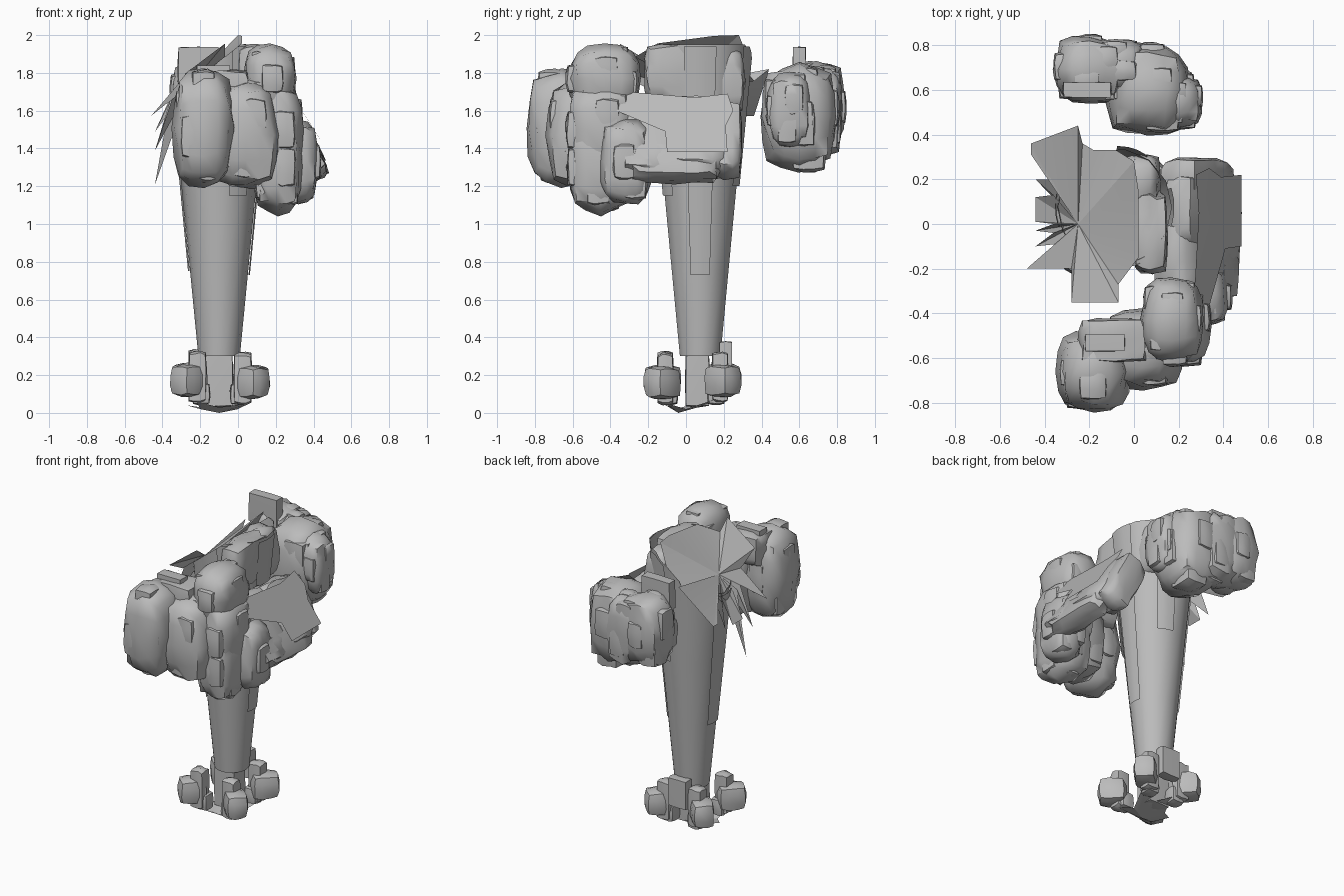
import bpy, bmesh, math, random
from mathutils import Vector, Matrix

if "Cube" in bpy.data.objects:
    bpy.data.objects.remove(bpy.data.objects["Cube"])

random.seed(4)
grey = bpy.data.materials.new("stone_grey")
grey.diffuse_color = (0.5, 0.5, 0.5, 1)
grey.use_nodes = True
grey.node_tree.nodes["Principled BSDF"].inputs["Base Color"].default_value = grey.diffuse_color


def finish(name, bm, angle=35):
    me = bpy.data.meshes.new(name)
    bm.normal_update()
    bm.to_mesh(me)
    bm.free()
    me.materials.append(grey)
    me.polygons.foreach_set("use_smooth", [True] * len(me.polygons))
    me.set_sharp_from_angle(angle=math.radians(angle))
    ob = bpy.data.objects.new(name, me)
    bpy.context.collection.objects.link(ob)
    return ob


def lump(bm, centre, size, tilt=0, cuts=3, rough=0.07, roundness=0.75, turn=0):
    """Craggy rounded block added to bm."""
    part = bmesh.new()
    bmesh.ops.create_cube(part, size=2)
    bmesh.ops.subdivide_edges(part, edges=part.edges[:], cuts=cuts, use_grid_fill=True)
    for v in part.verts:
        p = v.co.copy()
        q = p * (1 - roundness) + p.normalized() * roundness
        q *= 1 + random.uniform(-rough, rough)
        v.co = Vector([q[i] * size[i] / 2 for i in range(3)])
    part.transform(Matrix.Translation(centre) @ Matrix.Rotation(math.radians(turn), 4, 'Z')
                   @ Matrix.Rotation(math.radians(tilt), 4, 'Y'))
    tmp = bpy.data.meshes.new("tmp")
    part.to_mesh(tmp)
    part.free()
    bm.from_mesh(tmp)
    bpy.data.meshes.remove(tmp)


def clump(name, lumps, knobs=0, **kw):
    """Group of lumps, each with a few smaller blocky knobs on its surface."""
    bm = bmesh.new()
    for l in lumps:
        lump(bm, *l, **kw)
        c, s = Vector(l[0]), l[1]
        tilt = l[2] if len(l) > 2 else 0
        for k in range(knobs):
            # knobs spread evenly over the lump by a golden-angle spiral
            h = 1 - 2 * (k + 0.5) / knobs
            a = k * 2.4 + c.x * 9
            r = math.sqrt(1 - h * h)
            d = Vector((r * math.cos(a) * s[0], r * math.sin(a) * s[1], h * s[2])) * 0.33
            d.rotate(Matrix.Rotation(math.radians(tilt), 3, 'Y'))
            f = random.uniform(0.34, 0.46)
            lump(bm, c + d, [x * f for x in s], tilt, cuts=2, rough=0.05, roundness=0.5)
    return finish(name, bm, 50)


def fan(name, centre, rim):
    """Flat-ish jagged sheet around a centre point."""
    bm = bmesh.new()
    c = bm.verts.new(centre)
    vs = [bm.verts.new(p) for p in rim]
    for a, b in zip(vs, vs[1:] + vs[:1]):
        bm.faces.new((c, a, b))
    return finish(name, bm, 20)


# Trunk: cone widening upward, with raised bark panels, cut on a slant
def trunk_point(z, ang, extra=0.0):
    r = 0.11 + 0.097 * (z - 0.3) + extra
    cy = 0.075 - 0.0 * (z - 0.3)
    return (-0.1 + r * math.cos(ang), cy + r * math.sin(ang), z)


bm = bmesh.new()


def skin(a0, a1, n, zs, extra):
    grid = [[bm.verts.new(trunk_point(z, a0 + (a1 - a0) * i / n, extra))
             for i in range(n + 1)] for z in zs]
    for lo, hi in zip(grid, grid[1:]):
        for i in range(n):
            bm.faces.new((lo[i], lo[i + 1], hi[i + 1], hi[i]))


skin(0, 2 * math.pi, 14, (0.3, 0.75, 1.2, 1.95), 0)
bmesh.ops.remove_doubles(bm, verts=bm.verts[:], dist=0.0005)
for deg, width, z0 in ((0, 36, 0.73), (180, 40, 0.75), (70, 30, 1.2), (-60, 30, 1.15)):
    a, w = math.radians(deg), math.radians(width) / 2
    skin(a - w, a + w, 3, (z0, 1.94), 0.012)
bmesh.ops.bisect_plane(bm, geom=bm.verts[:] + bm.edges[:] + bm.faces[:], plane_co=(0, 0, 1.94),
                       plane_no=Vector((-0.8, 0, 1)).normalized(), clear_outer=True)
finish("trunk", bm, 30)

# Splintered slanted top of the trunk, listed counter-clockwise
rim = [(0.02, 0.15), (0.0, 0.28), (-0.08, 0.33), (-0.18, 0.33), (-0.23, 0.36), (-0.25, 0.44),
       (-0.46, 0.36), (-0.46, 0.31), (-0.37, 0.2), (-0.44, 0.2), (-0.36, 0.13), (-0.44, 0.12),
       (-0.44, 0.01), (-0.36, 0.0), (-0.44, -0.03), (-0.36, -0.04), (-0.44, -0.1), (-0.35, -0.09),
       (-0.48, -0.2), (-0.28, -0.2), (-0.28, -0.35), (-0.07, -0.35), (-0.07, -0.27), (0.02, -0.15)]
drop = {0: 0.04, 1: 0.06, 5: 0.08, 9: -0.1, 11: -0.1, 12: -0.1, 14: -0.38, 16: -0.2, 20: 0.08, 21: 0.07}
fan("splintered_top", (-0.25, 0, 1.74),
    [(x, y, min(2.0, 1.94 + 0.8 * x + drop.get(i, 0))) for i, (x, y) in enumerate(rim)])

# Crown of the trunk on its high side
clump("trunk_crown", [((0.07, -0.04, 1.8), (0.16, 0.38, 0.32)),
                      ((0.03, 0.2, 1.76), (0.18, 0.22, 0.36))], roundness=0.5)

# Front foliage mass
clump("front_foliage", [
    ((-0.18, -0.66, 1.51), (0.33, 0.37, 0.63)),
    ((0.04, -0.56, 1.47), (0.36, 0.36, 0.6)),
    ((0.17, -0.43, 1.77), (0.28, 0.38, 0.36)),
    ((0.2, -0.45, 1.5), (0.3, 0.36, 0.5)),
    ((0.21, -0.45, 1.3), (0.26, 0.36, 0.5)),
    ((0.32, -0.32, 1.33), (0.22, 0.28, 0.46)),
], knobs=9)
clump("front_upper_block", [((-0.09, -0.52, 1.71), (0.32, 0.2, 0.22))], roundness=0.4)

# Side foliage, a slab leaning outward at its foot
clump("side_foliage", [
    ((0.28, -0.17, 1.45), (0.19, 0.36, 0.5), -33),
    ((0.29, 0.06, 1.46), (0.19, 0.36, 0.46), -33),
    ((0.28, 0.2, 1.44), (0.2, 0.2, 0.42), -28),
    ((0.38, -0.06, 1.32), (0.16, 0.5, 0.2), -25),
], roundness=0.5)
plate = [(-0.37, 1.6), (-0.11, 1.49), (-0.1, 1.38), (0.22, 1.38), (0.21, 1.52),
         (0.25, 1.6), (0.22, 1.69), (0.05, 1.67), (-0.31, 1.7)]
fan("side_cut_face", (0.37, 0, 1.55), [(0.27 + (1.7 - z) * 0.66, y, z) for y, z in plate])

# Back foliage mass
clump("back_foliage", [
    ((-0.2, 0.69, 1.62), (0.32, 0.31, 0.5)),
    ((0.06, 0.6, 1.57), (0.38, 0.42, 0.57)),
    ((0.2, 0.55, 1.6), (0.22, 0.24, 0.4)),
    ((-0.08, 0.71, 1.59), (0.3, 0.24, 0.5)),
], knobs=9)
clump("back_tuft", [((-0.21, 0.6, 1.84), (0.22, 0.07, 0.2))], cuts=1, rough=0.02, roundness=0.1)
clump("front_tuft", [((-0.13, -0.53, 1.8), (0.18, 0.08, 0.08))], cuts=1, rough=0.02, roundness=0.1)

# Stump under the trunk
clump("trunk_foot", [((-0.105, 0.06, 0.18), (0.16, 0.13, 0.3))], cuts=1, rough=0.02, roundness=0.15)

# Four root stones around the foot, lying diagonally
for tag, sx, y, z, turn in (("front_left", -1, -0.13, 0.18, 45), ("front_right", 1, -0.13, 0.17, -45),
                            ("back_left", -1, 0.2, 0.19, -45), ("back_right", 1, 0.2, 0.18, 45)):
    sy = -1 if y < 0 else 1
    bm = bmesh.new()
    kw = dict(cuts=2, rough=0.04)
    lump(bm, (-0.095 + sx * 0.165, y - sy * 0.005, z - 0.01), (0.19, 0.15, 0.18),
         turn=turn, roundness=0.6, **kw)
    lump(bm, (-0.095 + sx * 0.12, y + sy * -0.02, z + 0.01), (0.1, 0.09, 0.28), roundness=0.35, **kw)
    lump(bm, (-0.095 + sx * 0.1, y - sy * 0.04, 0.1), (0.1, 0.1, 0.12), roundness=0.5, **kw)
    finish("root_" + tag, bm, 45)
clump("tall_root", [((-0.1, 0.21, 0.28), (0.14, 0.07, 0.2))], cuts=1, rough=0.03, roundness=0.15)

# Shallow jagged sheet under the roots
fan("base_sheet", (-0.1, -0.04, 0.0), [
    (0.06, -0.1, 0.05), (0.0, 0.0, 0.02), (0.07, 0.18, 0.08), (-0.06, 0.1, 0.04), (-0.15, 0.19, 0.07),
    (-0.2, 0.06, 0.03), (-0.27, 0.02, 0.04), (-0.2, -0.06, 0.02), (-0.22, -0.14, 0.06), (-0.1, -0.09, 0.03)])
